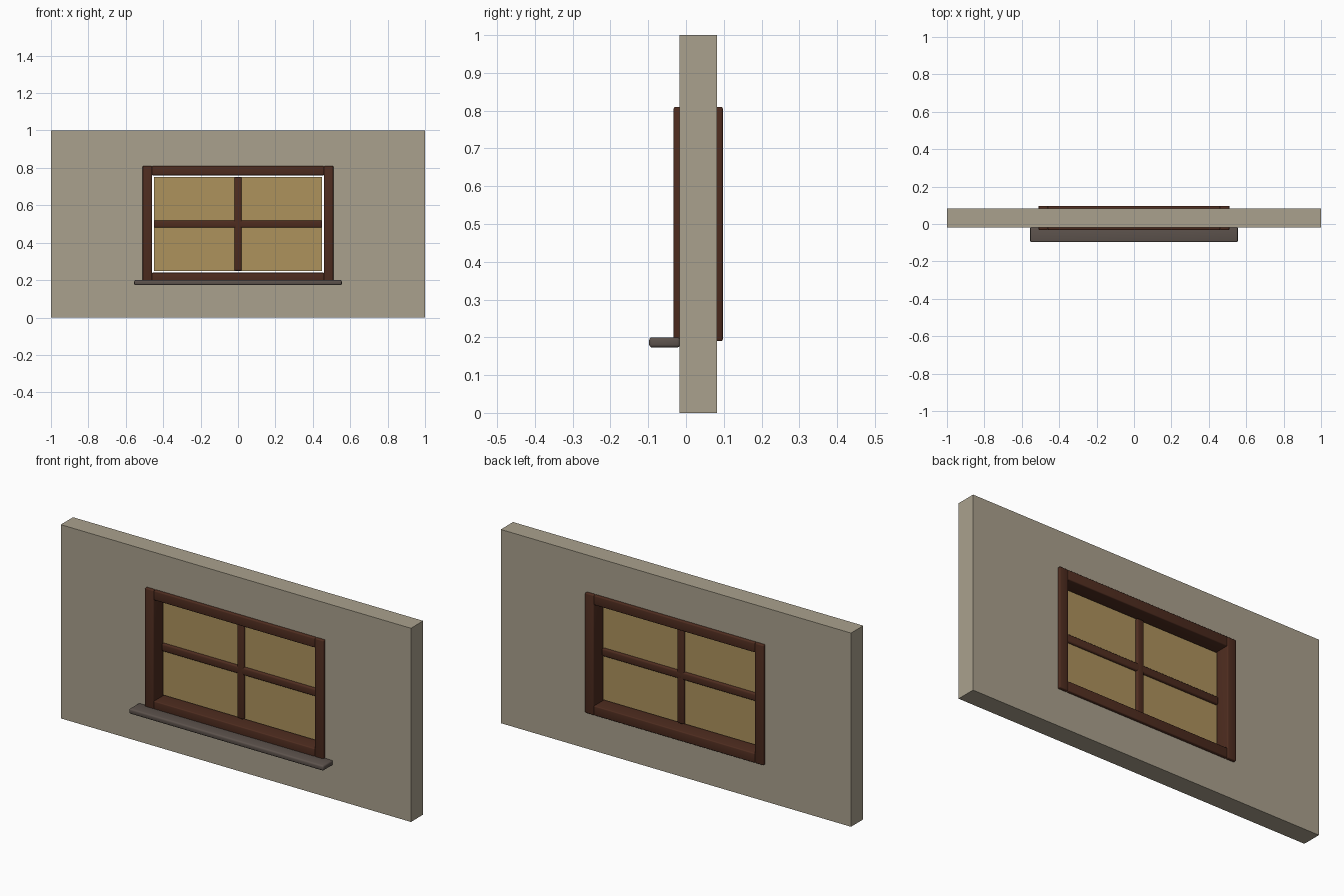
import bpy, bmesh, math

if "Cube" in bpy.data.objects:
    bpy.data.objects.remove(bpy.data.objects["Cube"])


def material(name, rgb):
    m = bpy.data.materials.new(name)
    lin = [((c / 255 + 0.055) / 1.055) ** 2.4 for c in rgb]
    m.diffuse_color = (*lin, 1)
    m.use_nodes = True
    m.node_tree.nodes["Principled BSDF"].inputs["Base Color"].default_value = m.diffuse_color
    return m


PLASTER = material("plaster", (170, 161, 141))
WOOD = material("dark wood", (78, 44, 31))
PANE = material("amber glass", (173, 146, 92))
STONE = material("grey stone", (92, 82, 76))


def box(name, x, y, z, mat, bevel=0.0, segments=3):
    """Box from (min, max) ranges, with optional rounded edges."""
    bm = bmesh.new()
    bmesh.ops.create_cube(bm, size=1)
    for v in bm.verts:
        v.co = [r[0] if c < 0 else r[1] for c, r in zip(v.co, (x, y, z))]
    if bevel:
        bmesh.ops.bevel(bm, geom=bm.edges[:], offset=bevel, segments=segments,
                        profile=0.5, affect='EDGES')
    me = bpy.data.meshes.new(name)
    bm.to_mesh(me)
    bm.free()
    me.materials.append(mat)
    ob = bpy.data.objects.new(name, me)
    bpy.context.collection.objects.link(ob)
    if bevel:
        bpy.ops.object.select_all(action='DESELECT')
        bpy.context.view_layer.objects.active = ob
        ob.select_set(True)
        bpy.ops.object.shade_smooth_by_angle(angle=math.radians(35))
    return ob


# Wall: rectangular ring around the opening, extruded to its thickness
Y0, Y1 = -0.0175, 0.0825
YM = (Y0 + Y1) / 2
bm = bmesh.new()
outer = [bm.verts.new((x, Y0, z)) for x, z in ((-1, 0), (1, 0), (1, 1), (-1, 1))]
inner = [bm.verts.new((x, Y0, z)) for x, z in ((-.5, .2), (.5, .2), (.5, .8), (-.5, .8))]
for i in range(4):
    j = (i + 1) % 4
    bm.faces.new((outer[i], outer[j], inner[j], inner[i]))
ext = bmesh.ops.extrude_face_region(bm, geom=bm.faces[:], use_keep_orig=True)
for v in ext["geom"]:
    if isinstance(v, bmesh.types.BMVert):
        v.co.y = Y1
bmesh.ops.recalc_face_normals(bm, faces=bm.faces[:])
me = bpy.data.meshes.new("wall")
bm.to_mesh(me)
bm.free()
me.materials.append(PLASTER)
bpy.context.collection.objects.link(bpy.data.objects.new("wall", me))

# Frame: full-height posts with rails between them
FY = (YM - 0.065, YM + 0.065)
box("frame_post_left", (-0.51, -0.46), FY, (0.19, 0.81), WOOD, 0.005)
box("frame_post_right", (0.46, 0.51), FY, (0.19, 0.81), WOOD, 0.005)
box("frame_rail_bottom", (-0.46, 0.46), FY, (0.19, 0.24), WOOD, 0.005)
box("frame_rail_top", (-0.46, 0.46), FY, (0.76, 0.81), WOOD, 0.005)

# Glass pane, with a small gap to the frame
box("glass_pane", (-0.45, 0.45), (YM - 0.0025, YM + 0.0025), (0.25, 0.75), PANE)

# Crossed glazing bars
BY = (YM - 0.015, YM + 0.015)
box("glazing_bar_vertical", (-0.02, 0.02), BY, (0.25, 0.75), WOOD, 0.008)
box("glazing_bar_horizontal", (-0.45, 0.45), BY, (0.48, 0.52), WOOD, 0.008)

# Stone sill on the front
box("window_sill", (-0.555, 0.555), (-0.0975, Y0 + 0.002), (0.173, 0.2), STONE, 0.008)
